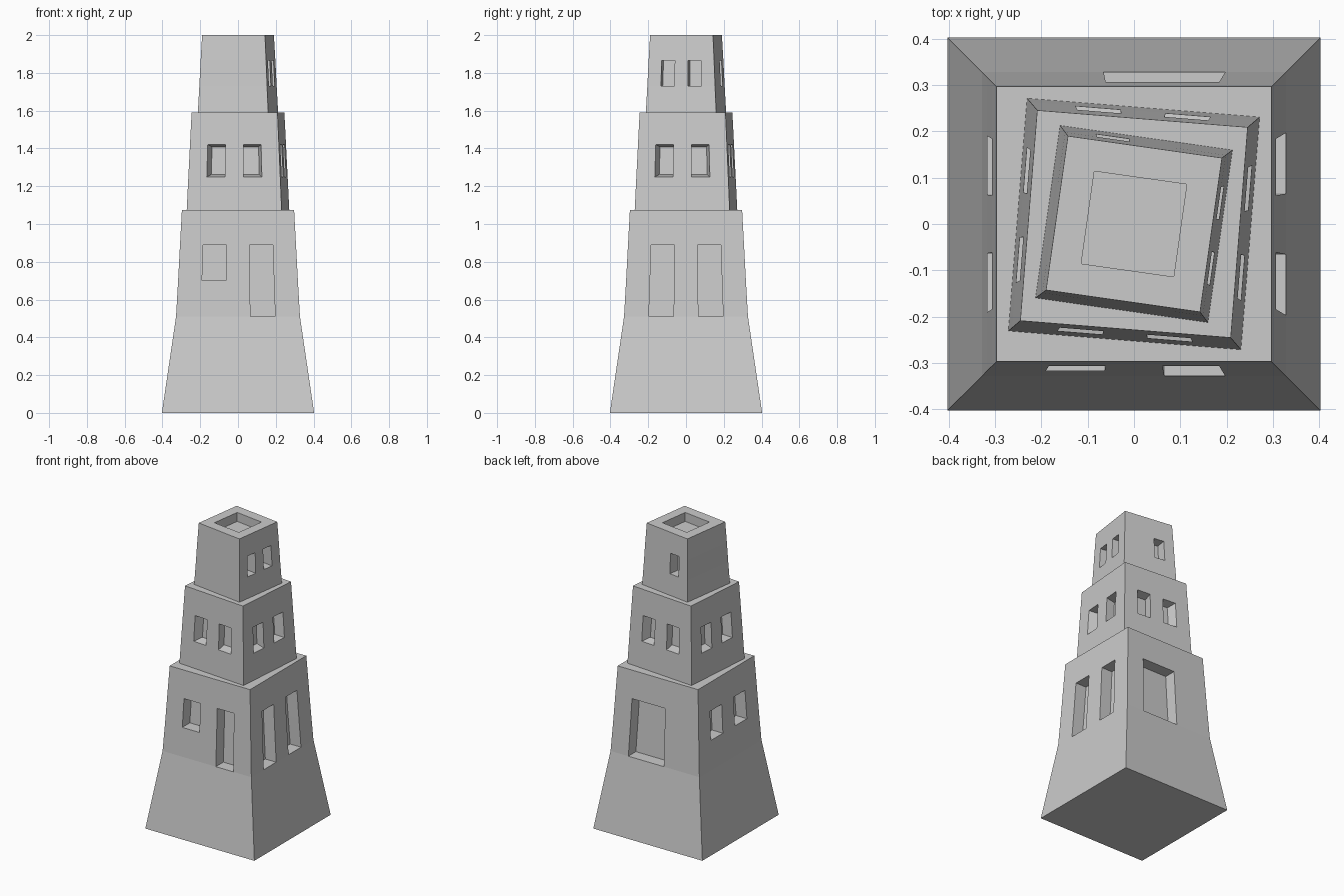
import bpy, bmesh, math
from mathutils import Matrix, Vector

cube = bpy.data.objects.get("Cube")
if cube:
    bpy.data.objects.remove(cube, do_unlink=True)

stone = bpy.data.materials.new("pale_grey_stone")
stone.use_nodes = True
colour = (0.6, 0.6, 0.6, 1)
stone.diffuse_color = colour
stone.node_tree.nodes["Principled BSDF"].inputs["Base Color"].default_value = colour

# Each wall is split across its width at these shares of the half width
COLUMNS = (-1, -0.6, -0.2, 0.2, 0.6, 1)
FRONT, RIGHT, BACK, LEFT = range(4)


def tier(name, profile, turn, openings, depth, shrink=1.0, roof_pit=0.0):
    """Square tapered storey; profile is (z, half width) rows from the bottom up.
    openings are (side, columns, rows) blocks of wall cells to recess."""
    bm = bmesh.new()
    rings = []
    for z, half in profile:
        ring = []
        for side in range(4):
            spin = Matrix.Rotation(side * math.pi / 2, 3, 'Z')
            for c in COLUMNS[:-1]:
                ring.append(bm.verts.new(spin @ Vector((c * half, -half, z))))
        rings.append(ring)
    count = len(rings[0])
    span = len(COLUMNS) - 1

    # walls and caps
    cells = {}
    for row, (low, high) in enumerate(zip(rings, rings[1:])):
        for i in range(count):
            j = (i + 1) % count
            cells[i // span, i % span, row] = bm.faces.new((low[i], low[j], high[j], high[i]))
    bm.faces.new(rings[0][::-1])
    roof = bm.faces.new(rings[-1])

    # recessed windows and doors
    for side, columns, rows in openings:
        faces = [cells[side, c, r] for c in columns for r in rows]
        middle = sum((f.calc_center_median().z for f in faces)) / len(faces)
        new = bmesh.ops.extrude_face_region(bm, geom=faces)["geom"]
        bmesh.ops.delete(bm, geom=faces, context='FACES')
        spin = Matrix.Rotation(side * math.pi / 2, 3, 'Z')
        for v in (g for g in new if isinstance(g, bmesh.types.BMVert)):
            p = spin.inverted() @ v.co
            p = Vector((p.x * shrink, p.y + depth, middle + (p.z - middle) * shrink))
            v.co = spin @ p

    # sunken roof
    if roof_pit:
        half = profile[-1][1]
        bmesh.ops.inset_region(bm, faces=[roof], thickness=half * 0.4, use_even_offset=True)
        new = bmesh.ops.extrude_face_region(bm, geom=[roof])["geom"]
        bmesh.ops.delete(bm, geom=[roof], context='FACES')
        bmesh.ops.translate(bm, vec=(0, 0, -roof_pit),
                            verts=[g for g in new if isinstance(g, bmesh.types.BMVert)])

    bmesh.ops.recalc_face_normals(bm, faces=bm.faces)
    mesh = bpy.data.meshes.new(name)
    bm.to_mesh(mesh)
    bm.free()
    mesh.materials.append(stone)
    obj = bpy.data.objects.new(name, mesh)
    obj.rotation_euler.z = math.radians(turn)
    bpy.context.collection.objects.link(obj)


# Flared base: tall slots, short windows and a wide doorway at the back
tall, short = (1, 2), (2,)
tier("base_storey",
     [(0, 0.403), (0.51, 0.328), (0.7, 0.317), (0.89, 0.307), (1.075, 0.297)], 0,
     [(FRONT, (1,), short), (FRONT, (3,), tall),
      (RIGHT, (1,), tall), (RIGHT, (3,), tall),
      (BACK, (1, 2), tall),
      (LEFT, (1,), short), (LEFT, (3,), short)], 0.08)

# Middle storey: a pair of splayed windows on every side
tier("middle_storey",
     [(1.075, 0.252), (1.25, 0.244), (1.42, 0.236), (1.59, 0.228)], -4.6,
     [(side, (c,), (1,)) for side in range(4) for c in (1, 3)], 0.06, shrink=0.87)

# Top storey: a pair on the right and one at the back
tier("top_storey",
     [(1.59, 0.188), (1.73, 0.181), (1.865, 0.175), (2, 0.168)], -8.1,
     [(RIGHT, (1,), (1,)), (RIGHT, (3,), (1,)), (BACK, (3,), (1,))], 0.07, roof_pit=0.06)
